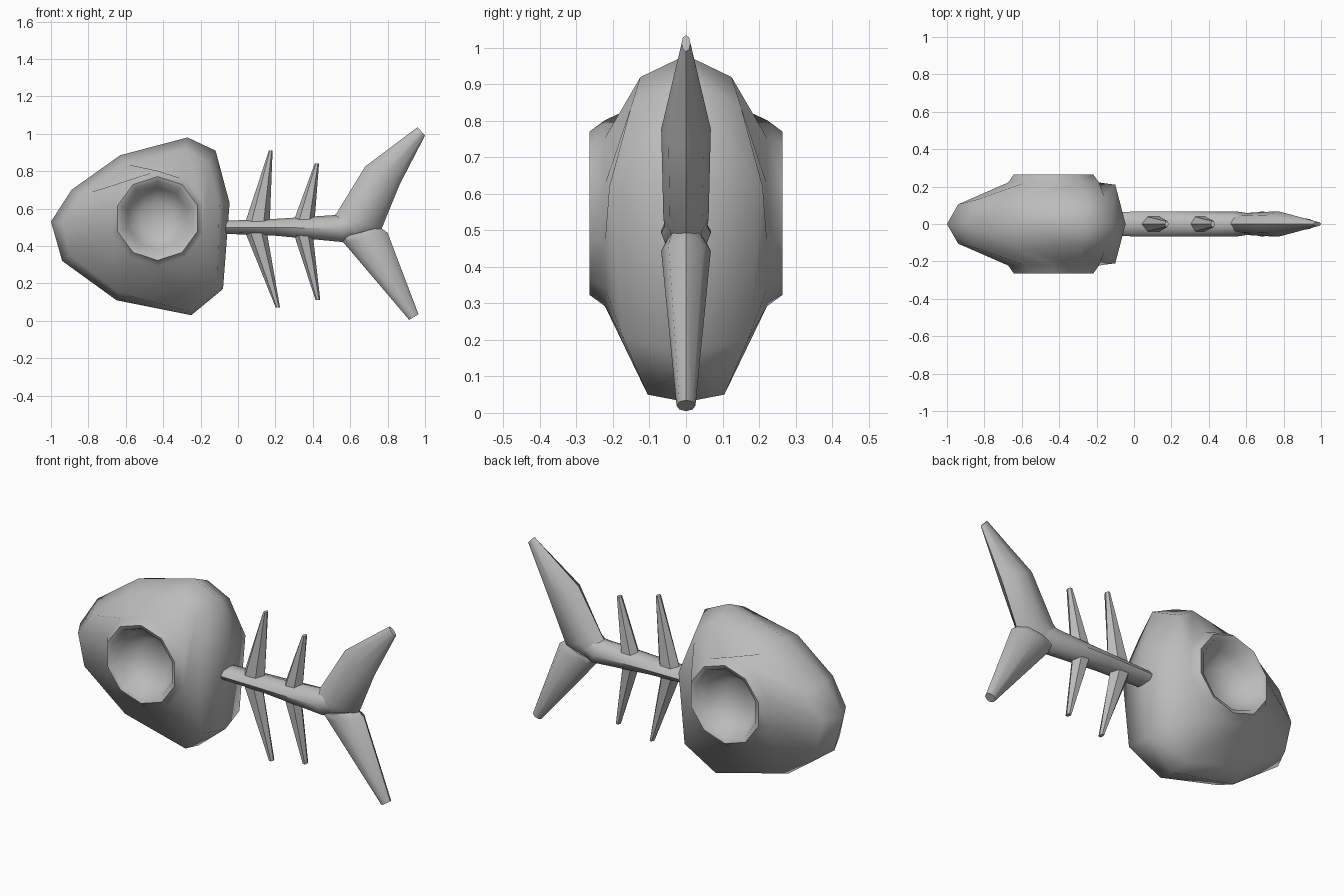
import bpy, bmesh, math
from mathutils import Vector

cube = bpy.data.objects.get("Cube")
if cube:
    bpy.data.objects.remove(cube, do_unlink=True)

bone = bpy.data.materials.new("bone grey")
bone.use_nodes = True
GREY = (0.5, 0.5, 0.5, 1)
bone.diffuse_color = GREY
bone.node_tree.nodes["Principled BSDF"].inputs["Base Color"].default_value = GREY


def finish(name, bm, angle):
    """Turn a bmesh into a shaded object."""
    bmesh.ops.remove_doubles(bm, verts=bm.verts, dist=0.0005)
    bmesh.ops.recalc_face_normals(bm, faces=bm.faces)
    mesh = bpy.data.meshes.new(name)
    bm.to_mesh(mesh)
    bm.free()
    mesh.materials.append(bone)
    obj = bpy.data.objects.new(name, mesh)
    bpy.context.collection.objects.link(obj)
    bpy.ops.object.select_all(action="DESELECT")
    obj.select_set(True)
    bpy.context.view_layer.objects.active = obj
    bpy.ops.object.shade_smooth_by_angle(angle=math.radians(angle))
    return obj


def bridge(bm, rings):
    """Join consecutive rings of points with quads."""
    rows = [[bm.verts.new(p) for p in ring] for ring in rings]
    n = len(rows[0])
    for a, b in zip(rows, rows[1:]):
        for i in range(n):
            j = (i + 1) % n
            bm.faces.new((a[i], a[j], b[j], b[i]))
    return rows


def loft(name, sections, sides=8, angle=50):
    """Tapered bar; each section is (x1, z1, x2, z2, half width in y)."""
    rings = []
    for x1, z1, x2, z2, w in sections:
        mid = Vector((x1 + x2, 0, z1 + z2)) / 2
        half = Vector((x2 - x1, 0, z2 - z1)) / 2
        rings.append([mid + half * math.cos(t) + Vector((0, w * math.sin(t), 0))
                      for t in (math.tau * k / sides for k in range(sides))])
    bm = bmesh.new()
    rows = bridge(bm, rings)
    bm.faces.new(rows[0])
    bm.faces.new(rows[-1])
    return finish(name, bm, angle)


# Head: centre outline, then a shoulder ring, then round socket rings
outline = [(-1, .53), (-.89, .70), (-.63, .885), (-.27, .98), (-.12, .91),
           (-.045, .63), (-.08, .17), (-.25, .03), (-.65, .11), (-.94, .32)]
shoulder = [(-.94, .53, .105), (-.84, .67, .13), (-.61, .84, .14),
            (-.28, .92, .125), (-.16, .84, .15), (-.10, .62, .21),
            (-.11, .20, .17), (-.26, .05, .105), (-.64, .15, .11),
            (-.90, .35, .105)]
socket = [(.255, .222), (.224, .264), (.20, .255), (.165, .18), (.09, .125)]
bm = bmesh.new()
for side in (-1, 1):
    rings = [[(x, 0, z) for x, z in outline],
             [(x, side * y, z) for x, z, y in shoulder]]
    for r, y in socket:
        rings.append([(-.43 + r * math.cos(t), side * y, .547 + r * math.sin(t))
                      for t in (math.radians(162 - 36 * i) for i in range(10))])
    bm.faces.new(bridge(bm, rings)[-1])
finish("head", bm, 65)

# Spine
loft("spine", [(-.07, .465, -.06, .535, .065), (.2, .455, .2, .545, .068),
               (.57, .42, .515, .565, .068), (.68, .47, .64, .58, .05)], 8)

# Ribs: base x range, base z, tip x range, tip z
ribs = {"front_upper_rib": (.04, .17, .53, .165, .185, .91),
        "front_lower_rib": (.04, .155, .47, .202, .225, .07),
        "rear_upper_rib": (.30, .41, .54, .41, .433, .84),
        "rear_lower_rib": (.30, .40, .46, .415, .44, .11)}
for name, (a, b, z, c, d, tip) in ribs.items():
    loft(name, [(a, z, b, z, .045), (c, tip, d, tip, .018)], 6)

# Tail lobes
loft("upper_tail_lobe", [(.51, .555, .60, .425, .055), (.53, .58, .765, .485, .062),
                         (.68, .825, .865, .73, .068),
                         (.96, 1.035, 1.0, .99, .012)])
loft("lower_tail_lobe", [(.53, .44, .76, .50, .055), (.567, .415, .80, .47, .068),
                         (.915, .005, .965, .035, .026)])
